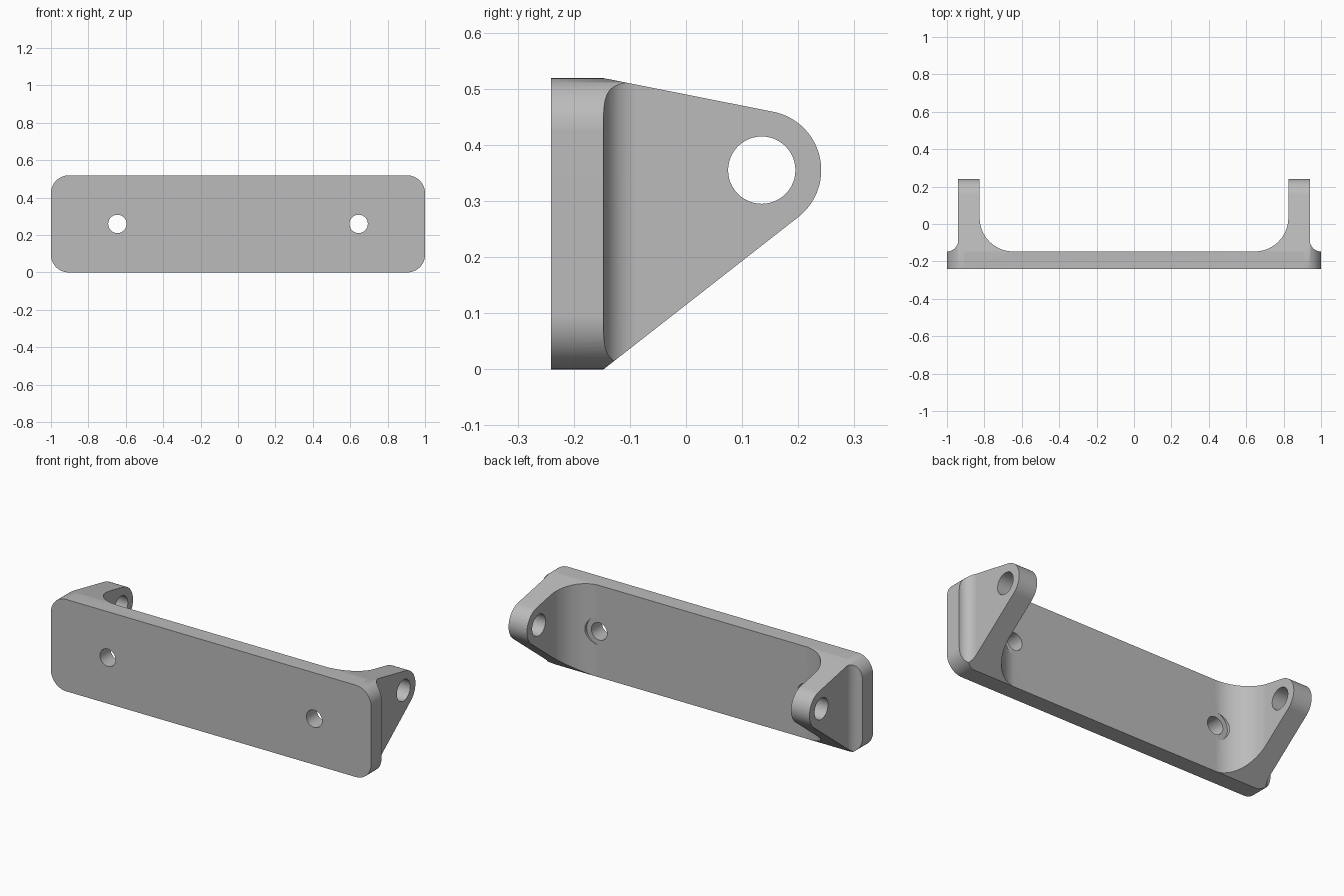
import bpy
import bmesh
from math import atan2, acos, cos, sin, hypot, radians, degrees

cube = bpy.data.objects.get("Cube")
if cube:
    bpy.data.objects.remove(cube, do_unlink=True)

grey = bpy.data.materials.new("plain grey")
grey.use_nodes = True
grey.diffuse_color = (0.5, 0.5, 0.5, 1)
grey.node_tree.nodes["Principled BSDF"].inputs["Base Color"].default_value = (0.5, 0.5, 0.5, 1)

FRONT, BACK = -0.241, -0.147     # plate faces
HEIGHT = 0.519
CORNER = 0.095                   # plate corner radius
LUG_IN, LUG_OUT = 0.825, 0.94    # lug faces
EYE_Y, EYE_Z, EYE_R = 0.135, 0.355, 0.106
HOLE_X, HOLE_Z = 0.645, HEIGHT / 2


def arc(cx, cy, r, start, end, steps=24):
    angles = [radians(start + (end - start) * i / steps) for i in range(steps + 1)]
    return [(cx + r * cos(a), cy + r * sin(a)) for a in angles]


def prism(name, points, axis, low, high):
    """Extrude a 2D profile along one axis."""
    place = {"x": lambda a, b, t: (t, a, b),
             "y": lambda a, b, t: (a, t, b),
             "z": lambda a, b, t: (a, b, t)}[axis]
    bm = bmesh.new()
    rings = [[bm.verts.new(place(a, b, t)) for a, b in points] for t in (low, high)]
    for ring in rings:
        bm.faces.new(ring)
    for i in range(len(points)):
        j = (i + 1) % len(points)
        bm.faces.new((rings[0][i], rings[0][j], rings[1][j], rings[1][i]))
    bmesh.ops.recalc_face_normals(bm, faces=bm.faces)
    mesh = bpy.data.meshes.new(name)
    bm.to_mesh(mesh)
    bm.free()
    mesh.materials.append(grey)
    obj = bpy.data.objects.new(name, mesh)
    bpy.context.collection.objects.link(obj)
    return obj


def combine(target, tool, operation):
    tool.hide_render = True
    mod = target.modifiers.new("cut", "BOOLEAN")
    mod.operation, mod.solver, mod.object = operation, "EXACT", tool
    bpy.context.view_layer.objects.active = target
    bpy.ops.object.modifier_apply(modifier=mod.name)
    bpy.data.objects.remove(tool, do_unlink=True)


def cylinder(x_or_y, z, r, axis, low, high):
    return prism("cutter", arc(x_or_y, z, r, 0, 352.5, 47), axis, low, high)


# Plan profile: plate, filleted lugs on both ends
inner_r, outer_r = 0.18, 0.06
half = [(1.2, FRONT), (1.2, BACK)]
half += arc(LUG_OUT + outer_r, BACK + outer_r, outer_r, 270, 180, 16)
half += [(LUG_OUT, 0.5), (LUG_IN, 0.5)]
half += arc(LUG_IN - inner_r, BACK + inner_r, inner_r, 0, -90)
plan = half + [(-x, y) for x, y in reversed(half)]
bracket = prism("mounting_bracket", plan, "z", -0.5, 1)

# Rounded plate outline
outline = []
for cx, cz, start in ((1, HEIGHT, 0), (-1, HEIGHT, 90), (-1, 0, 180), (1, 0, 270)):
    px = cx - CORNER * cx
    pz = cz - CORNER if cz else CORNER
    outline += arc(px, pz, CORNER, start, start + 90, 16)
combine(bracket, prism("outline", outline, "y", -0.6, 0.8), "INTERSECT")


# Lug side profile: tangents from the plate edges to the rounded eye
def tangent(z, side):
    dy, dz = BACK - EYE_Y, z - EYE_Z
    angle = atan2(dz, dy) + side * acos(EYE_R / hypot(dy, dz))
    ty, tz = EYE_Y + EYE_R * cos(angle), EYE_Z + EYE_R * sin(angle)
    reach = (BACK - 0.3 - ty) / (BACK - ty)
    return degrees(angle), (BACK - 0.3, tz + (z - tz) * reach)


low_angle, low_end = tangent(0, 1)
top_angle, top_end = tangent(HEIGHT, -1)
side = [low_end] + arc(EYE_Y, EYE_Z, EYE_R, low_angle, top_angle, 40) + [top_end]
combine(bracket, prism("side", side, "x", -1.5, 1.5), "INTERSECT")

# Pivot hole through both lugs
combine(bracket, cylinder(EYE_Y, EYE_Z, 0.06, "x", -1.4, 1.4), "DIFFERENCE")

# Screw holes with clearance pockets in the inner fillets
for s in (-1, 1):
    combine(bracket, cylinder(s * HOLE_X, HOLE_Z, 0.078, "y", BACK + 0.0005, 0.4), "DIFFERENCE")
    combine(bracket, cylinder(s * HOLE_X, HOLE_Z, 0.049, "y", -0.5, 0.4), "DIFFERENCE")

# Smooth curved walls, crisp edges
bpy.ops.object.select_all(action="DESELECT")
bracket.select_set(True)
bpy.context.view_layer.objects.active = bracket
bpy.ops.object.shade_smooth_by_angle(angle=radians(25))
weighted = bracket.modifiers.new("even shading", "WEIGHTED_NORMAL")
weighted.keep_sharp = True
